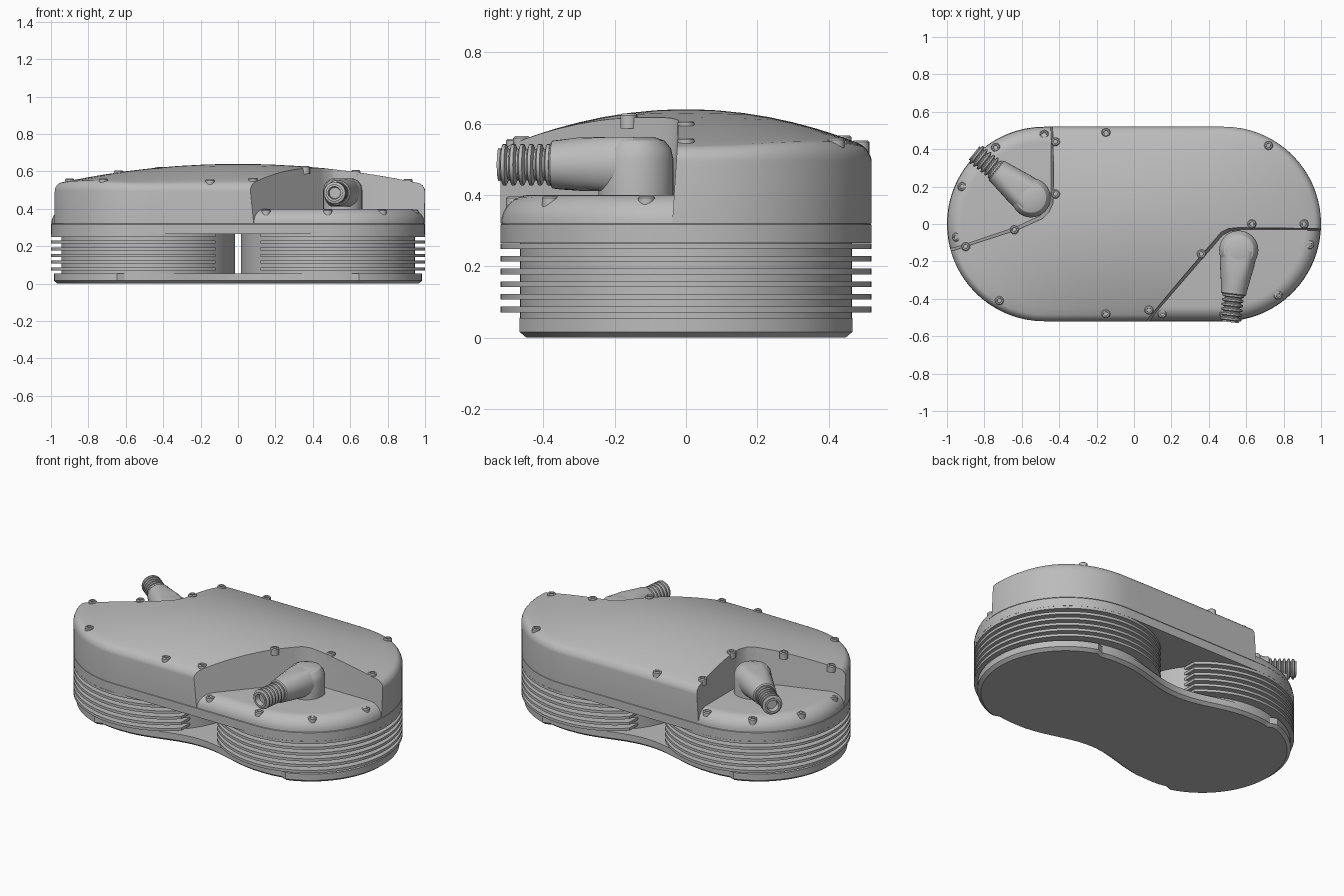
import bpy, bmesh, math
from mathutils import Vector, Matrix

if "Cube" in bpy.data.objects:
    bpy.data.objects.remove(bpy.data.objects["Cube"])

grey = bpy.data.materials.new("plain grey")
grey.use_nodes = True
colour = (0.5, 0.5, 0.5, 1)
grey.diffuse_color = colour
grey.node_tree.nodes["Principled BSDF"].inputs["Base Color"].default_value = colour
CENTRE, RADIUS, RIM = 0.48, 0.52, 0.495


def finish(name, bm, angle=30):
    bmesh.ops.recalc_face_normals(bm, faces=bm.faces[:])
    mesh = bpy.data.meshes.new(name)
    bm.to_mesh(mesh)
    bm.free()
    ob = bpy.data.objects.new(name, mesh)
    bpy.context.collection.objects.link(ob)
    mesh.materials.append(grey)
    bpy.ops.object.select_all(action="DESELECT")
    ob.select_set(True)
    bpy.context.view_layer.objects.active = ob
    bpy.ops.object.shade_smooth_by_angle(angle=math.radians(angle))
    return ob


def stack(bm, loops, close=True):
    """Bridge equal-length loops of points and cap both ends."""
    rings = [[bm.verts.new(p) for p in loop] for loop in loops]
    n = len(rings[0])
    for a, b in zip(rings, rings[1:]):
        for i in range(n):
            j = (i + 1) % n
            bm.faces.new((a[i], a[j], b[j], b[i]))
    if close:
        bm.faces.new(rings[0])
        bm.faces.new(rings[-1])


def stadium(inset=0.0, steps=32, straight=12):
    r, pts = RADIUS - inset, []
    for side in (1, -1):
        for i in range(steps + 1):
            a = math.pi * (i / steps - 0.5)
            pts.append((side * (CENTRE + r * math.cos(a)), side * r * math.sin(a)))
        for i in range(1, straight):
            pts.append((side * CENTRE * (1 - 2 * i / straight), side * r))
    return pts


def at(points, z):
    return [(x, y, z) for x, y in points]


def dome(x, y):
    return 0.53 + 0.11 * max(0, 1 - x * x) * max(0, 1 - (y / RADIUS) ** 2)


def lathe(name, profile, matrix, n=32):
    """Revolve (radius, height) pairs about z, then place the result."""
    bm = bmesh.new()
    circle = [(math.cos(i * math.tau / n), math.sin(i * math.tau / n)) for i in range(n)]
    stack(bm, [[(r * c, r * s, h) for c, s in circle] for r, h in profile])
    bm.transform(matrix)
    return finish(name, bm)


# Waisted bottom plate, with stepped round ends and a chamfered underside
def plate_outline(inset):
    pts, waist, shoulder = [], 0.38, 0.465
    for side in (1, -1):
        for deg in range(-92, 93, 4):
            r = (0.49 if abs(deg) < 74 else shoulder) - inset
            a = math.radians(deg)
            pts.append((side * (0.495 + r * math.cos(a)), side * r * math.sin(a)))
        for i in range(1, 20):
            x = 0.46 * (1 - i / 10)
            blend = 0.5 - 0.5 * math.cos(math.pi * x / 0.46)
            pts.append((side * x, side * (waist + (shoulder - waist) * blend - inset)))
    return pts


bm = bmesh.new()
stack(bm, [at(plate_outline(0.02), 0), at(plate_outline(0), 0.016), at(plate_outline(0), 0.055)])
finish("bottom_plate", bm)
for side in (-1, 1):
    lathe("plate_hole_rim", [(0.014, -0.001), (0.014, 0.004)], Matrix.Translation((0, side * 0.15, 0.001)), 16)

# Two finned barrels; the fins are trimmed flat where the barrels face each other
for side in (-1, 1):
    name = "left" if side > 0 else "right"
    place = Matrix.Translation((side * CENTRE, 0, 0))
    lathe(name + "_barrel", [(0.465, 0.04), (0.465, 0.28)], place, 72)
    bm = bmesh.new()
    for i in range(6):
        z = 0.071 + 0.0355 * i
        bmesh.ops.create_cone(bm, cap_ends=True, segments=72, radius1=RADIUS, radius2=RADIUS, depth=0.016,
                              matrix=Matrix.Translation((side * CENTRE, 0, z + 0.008)))
    cut = bmesh.ops.bisect_plane(bm, geom=bm.verts[:] + bm.edges[:] + bm.faces[:], plane_co=(side * 0.12, 0, 0),
                                 plane_no=(-side, 0, 0), clear_outer=True)
    edges = [e for e in cut["geom_cut"] if isinstance(e, bmesh.types.BMEdge)]
    bmesh.ops.holes_fill(bm, edges=edges)
    finish(name + "_fins", bm)

# Head band and the low shoulder with its rounded rim
bm = bmesh.new()
stack(bm, [at(stadium(), 0.265), at(stadium(), 0.317), at(stadium(0.004), 0.32)])
finish("head_band", bm)
bm = bmesh.new()
arc = [math.pi / 2 * i / 8 for i in range(9)]
stack(bm, [at(stadium(0.002 + 0.08 * (1 - math.cos(a))), 0.32 + 0.08 * math.sin(a)) for a in arc])
finish("low_shoulder", bm)

# Domed cover with a rounded rim
bm = bmesh.new()
loops = [at(stadium(), 0.32), at(stadium(), RIM)]
for i in range(1, 6):
    a = math.pi / 2 * i / 5
    ring = stadium(0.035 * (1 - math.cos(a)))
    loops.append([(x, y, RIM + (dome(x, y) - RIM) * math.sin(a)) for x, y in ring])
inner = stadium(0.035)
for s in (0.93, 0.85, 0.75, 0.62, 0.48, 0.33, 0.18, 0.06):
    loops.append([(x * s, y * s, dome(x * s, y * s)) for x, y in inner])
stack(bm, loops)
cover = finish("domed_cover", bm)

# Two pockets cut through the cover with drafted walls
front_pocket = [(0.06, -0.55), (0.13, -0.47), (0.45, -0.10), (0.48, -0.065), (0.52, -0.045), (0.57, -0.04),
                (1.2, -0.04), (1.2, -0.8), (0.06, -0.8)]
rear_pocket = [(-0.45, 0.8), (-0.45, 0.2), (-0.455, 0.13), (-0.475, 0.085), (-0.51, 0.05), (-0.64, -0.01),
               (-1.2, -0.20), (-1.2, 0.8)]
for name, outline, lean in (("front", front_pocket, (-0.02, 0.03)), ("rear", rear_pocket, (0.03, -0.03))):
    bm = bmesh.new()
    top = [(x + lean[0], y + lean[1]) for x, y in outline]
    stack(bm, [at(outline, 0.30), at(top, 0.75)])
    cutter = finish(name + "_pocket_cutter", bm)
    cutter.hide_render = True
    cutter.hide_set(True)
    mod = cover.modifiers.new(name + " pocket", "BOOLEAN")
    mod.operation, mod.solver, mod.object = "DIFFERENCE", "EXACT", cutter
bpy.context.view_layer.objects.active = cover
cover.select_set(True)
for mod in list(cover.modifiers):
    bpy.ops.object.modifier_apply(modifier=mod.name)
bpy.ops.object.shade_smooth_by_angle(angle=math.radians(30))


# Elbow connectors: round foot, tapered boot and ribbed hose
def connector(name, base, tip):
    foot, way = Vector((*base, 0.485)), Vector((*tip, 0.485)) - Vector((*base, 0.485))
    frame = Matrix.Translation(foot) @ way.to_track_quat("Z", "Y").to_matrix().to_4x4()
    lathe(name + "_foot", [(0.105, 0.385), (0.105, 0.50), (0.098, 0.53), (0.08, 0.552), (0.05, 0.562)],
          Matrix.Translation((*base, 0)))
    boot = lathe(name + "_boot", [(0.10, 0), (0.092, 0.08), (0.08, 0.15), (0.07, 0.21), (0.067, 0.235), (0.06, 0.24)], frame)
    for v in boot.data.vertices:
        v.co.z = 0.485 + max(-0.074, min(0.077, v.co.z - 0.485))
    ribs, start = [], 0.235
    for i in range(6):
        h = start + 0.025 * i
        ribs += [(0.044, h), (0.058, h + 0.006), (0.058, h + 0.015), (0.044, h + 0.02)]
    end = way.length
    ribs += [(0.046, end), (0.034, end), (0.03, end - 0.03)]
    lathe(name + "_hose", ribs, frame, 24)


connector("front_connector", (0.56, -0.14), (0.515, -0.525))
connector("rear_connector", (-0.55, 0.14), (-0.855, 0.38))

# Cap screws around the cover and around the pocket floors
high = [(-0.42, 0.44), (-0.15, 0.49), (0.72, 0.42), (0.91, 0.0), (0.63, 0.0), (0.36, -0.16), (0.08, -0.46),
        (-0.15, -0.48), (-0.72, -0.41), (-0.90, -0.12), (-0.64, -0.03), (-0.42, 0.16)]
low = [(-0.48, 0.48), (-0.74, 0.41), (-0.92, 0.2), (-0.95, -0.07), (0.15, -0.48), (0.48, -0.48), (0.77, -0.38),
       (0.94, -0.11)]
for points, level in ((high, dome), (low, lambda x, y: 0.385)):
    for x, y in points:
        lathe("cap_screw", [(0.024, -0.03), (0.024, 0.006), (0.019, 0.011), (0.012, 0.011), (0.011, 0.002)],
              Matrix.Translation((x, y, level(x, y))), 16)
